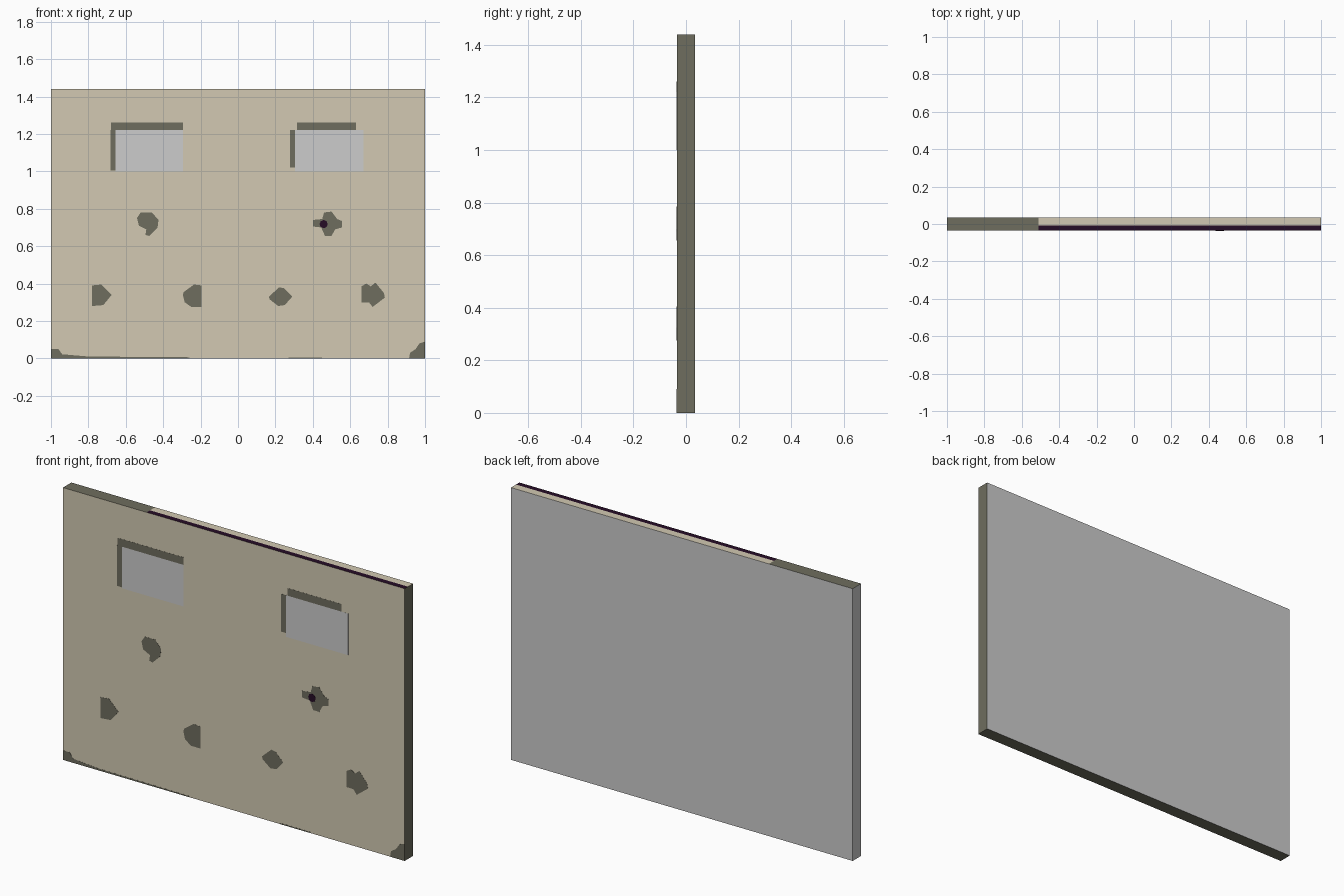
import bpy, bmesh, math

if "Cube" in bpy.data.objects:
    bpy.data.objects.remove(bpy.data.objects["Cube"])

W, D, H = 1.0, 0.035, 1.44   # half width, half depth, height


def material(name, rgb):
    lin = [((c / 255 + 0.055) / 1.055) ** 2.4 if c > 10 else c / 255 / 12.92 for c in rgb]
    m = bpy.data.materials.new(name)
    m.diffuse_color = (*lin, 1)
    m.use_nodes = True
    m.node_tree.nodes["Principled BSDF"].inputs["Base Color"].default_value = m.diffuse_color
    return m


BEIGE = material("beige_plaster", (210, 201, 178))
DARK = material("dark_olive", (110, 109, 94))
GREY = material("plain_grey", (204, 204, 204))
PLUM = material("dark_plum", (38, 12, 38))


def finish(bm, name, mats):
    bmesh.ops.recalc_face_normals(bm, faces=bm.faces[:])
    me = bpy.data.meshes.new(name)
    bm.to_mesh(me)
    bm.free()
    for m in mats:
        me.materials.append(m)
    ob = bpy.data.objects.new(name, me)
    bpy.context.collection.objects.link(ob)


def plate(name, mat, pts, lift=0.0006):
    """Thin painted patch on the front, outlined by (x, z) points."""
    bm = bmesh.new()
    face = bm.faces.new([bm.verts.new((x, -D - lift, z)) for x, z in pts])
    ext = bmesh.ops.extrude_face_region(bm, geom=[face], use_keep_orig=True)
    for v in ext["geom"]:
        if isinstance(v, bmesh.types.BMVert):
            v.co.y = -D + 0.0005
    finish(bm, name, [mat])


def rect(x0, x1, z0, z1):
    return [(x0, z0), (x1, z0), (x1, z1), (x0, z1)]


# wall slab, split so the top edge can carry three colours
bm = bmesh.new()
bmesh.ops.create_cube(bm, size=1)
for v in bm.verts:
    v.co = (v.co.x * 2 * W, v.co.y * 2 * D, (v.co.z + 0.5) * H)
for co, no in (((-0.51, 0, 0), (1, 0, 0)), ((0, -0.007, 0), (0, 1, 0))):
    bmesh.ops.bisect_plane(bm, geom=bm.verts[:] + bm.edges[:] + bm.faces[:],
                           plane_co=co, plane_no=no)
bmesh.ops.recalc_face_normals(bm, faces=bm.faces[:])
for f in bm.faces:
    n, c = f.normal, f.calc_center_median()
    if n.y < -0.5:
        f.material_index = 0
    elif n.y > 0.5 or n.x < -0.5:
        f.material_index = 2
    elif n.z > 0.5 and c.x > -0.51:
        f.material_index = 3 if c.y < -0.007 else 0
    else:
        f.material_index = 1
finish(bm, "wall_slab", [BEIGE, DARK, GREY, PLUM])

# windows with dark reveals along top and left
plate("left_window", GREY, rect(-0.655, -0.295, 1.0, 1.22))
plate("left_window_top_reveal", DARK, rect(-0.68, -0.295, 1.22, 1.26))
plate("left_window_side_reveal", DARK, rect(-0.683, -0.655, 1.005, 1.22))
plate("right_window", GREY, rect(0.305, 0.67, 1.0, 1.22))
plate("right_window_top_reveal", DARK, rect(0.315, 0.63, 1.22, 1.26))
plate("right_window_side_reveal", DARK, rect(0.277, 0.305, 1.02, 1.22))

# upper pair of worn holes
plate("upper_hole_left", DARK, [(-.54, .75), (-.52, .78), (-.46, .78), (-.425, .74), (-.43, .70),
                                (-.475, .655), (-.495, .66), (-.49, .69), (-.53, .71)])
plate("upper_hole_right", DARK, [(.40, .74), (.45, .745), (.46, .78), (.50, .785), (.53, .745),
                                 (.555, .735), (.555, .70), (.52, .69), (.50, .655), (.465, .655),
                                 (.445, .70), (.40, .705)])
plate("hole_core", PLUM, [(.458 + .022 * math.cos(a * math.pi / 4), .718 + .022 * math.sin(a * math.pi / 4))
                          for a in range(8)], 0.0014)

# lower row of worn holes
plate("lower_hole_1", DARK, [(-.78, .39), (-.73, .395), (-.675, .34), (-.72, .285), (-.78, .28)])
plate("lower_hole_2", DARK, [(-.295, .34), (-.29, .355), (-.235, .395), (-.195, .39), (-.195, .275),
                             (-.25, .275), (-.285, .30)])
plate("lower_hole_3", DARK, [(.165, .33), (.22, .38), (.245, .375), (.29, .33), (.25, .285),
                             (.215, .28), (.17, .315)])
plate("lower_hole_4", DARK, [(.66, .385), (.685, .40), (.71, .385), (.735, .405), (.78, .35),
                             (.785, .325), (.72, .275), (.70, .30), (.66, .30)])

# worn bottom corners and edge
plate("corner_wear_left", DARK, [(-1, 0), (-1, .05), (-.96, .05), (-.94, .022), (-.80, .01),
                                 (-.26, .006), (-.26, 0)])
plate("corner_wear_right", DARK, [(1, 0), (1, .09), (.97, .08), (.95, .05), (.92, .03), (.915, 0)])
plate("edge_wear", DARK, rect(0.27, 0.45, 0, 0.006))
